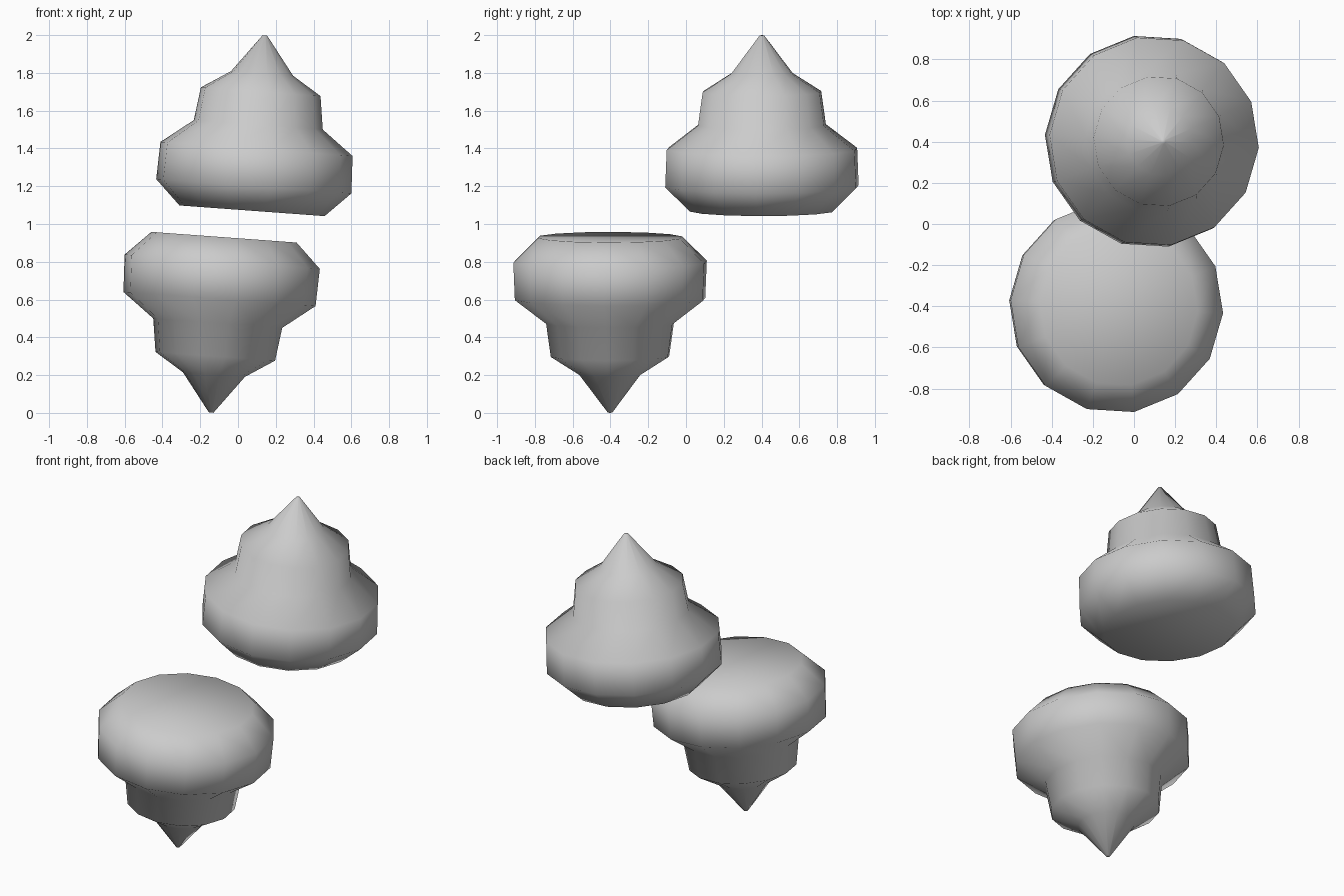
import bpy, bmesh, math
from mathutils import Matrix, Vector

if "Cube" in bpy.data.objects:
    bpy.data.objects.remove(bpy.data.objects["Cube"])

SIDES = 14
TILT = math.radians(4.2)
PHASE = math.radians(-3.5)
# (radius, height along the axis) from the flat cap to the point
PROFILE = [(0.386, 0.0), (0.519, 0.13), (0.511, 0.328), (0.343, 0.456),
           (0.318, 0.632), (0.165, 0.729), (0.012, 0.931)]


def stepped_top(name, flip):
    """Lathed stepped body, leaned slightly; flip mirrors it through (0, 0, 1)."""
    bm = bmesh.new()
    rings = []
    for r, h in PROFILE:
        rings.append([bm.verts.new((r * math.cos(PHASE + i * math.tau / SIDES),
                                    r * math.sin(PHASE + i * math.tau / SIDES), h))
                      for i in range(SIDES)])
    for a, b in zip(rings, rings[1:]):
        for i in range(SIDES):
            j = (i + 1) % SIDES
            bm.faces.new((a[i], a[j], b[j], b[i]))
    bm.faces.new(rings[0][::-1])
    bm.faces.new(rings[-1])
    lean = Matrix.Translation((0.074, 0.402, 1.07)) @ Matrix.Rotation(TILT, 4, 'Y')
    bmesh.ops.transform(bm, matrix=lean, verts=bm.verts)
    if flip:
        for v in bm.verts:
            v.co = Vector((0, 0, 2)) - v.co
    bmesh.ops.recalc_face_normals(bm, faces=bm.faces)
    for f in bm.faces:
        f.smooth = True
    mesh = bpy.data.meshes.new(name)
    bm.to_mesh(mesh)
    bm.free()
    bpy.context.collection.objects.link(bpy.data.objects.new(name, mesh))


# Two identical bodies facing each other cap to cap
stepped_top("upper_cone", False)
stepped_top("lower_cone", True)
